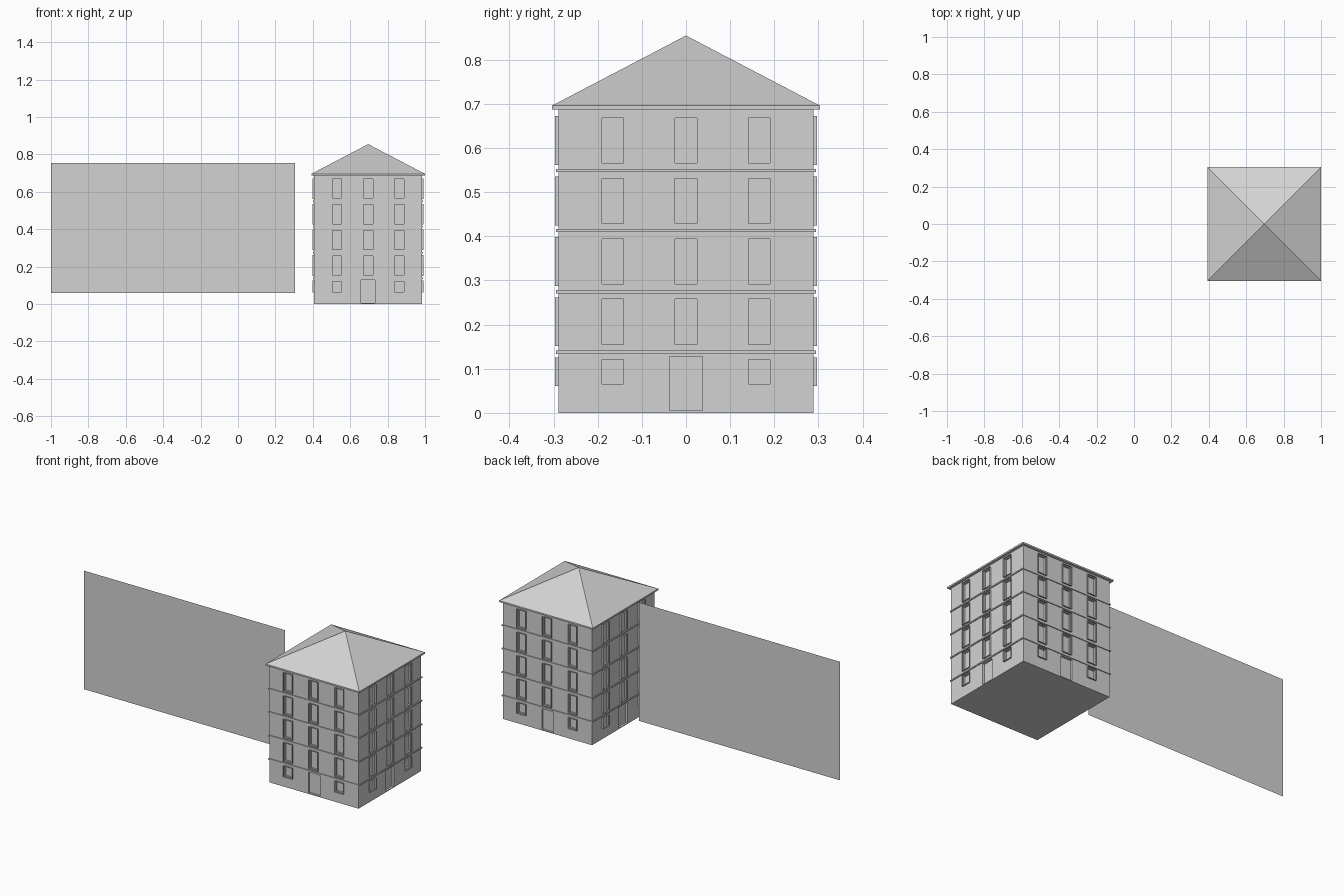
import bpy, bmesh, math
from mathutils import Matrix, Vector

default = bpy.data.objects.get("Cube")
if default:
    bpy.data.objects.remove(default, do_unlink=True)

grey = bpy.data.materials.new("plain_grey")
grey.use_nodes = True
COLOUR = (0.65, 0.65, 0.65, 1)
grey.diffuse_color = COLOUR
grey.node_tree.nodes["Principled BSDF"].inputs["Base Color"].default_value = COLOUR

CX = 0.696          # centre of the tower
HALF = 0.289        # half width of the walls
EAVE = 0.304        # half width of the roof
REVEAL = 0.01       # depth of openings into the wall
PROUD = 0.008       # how far frames stand out
EAVE_Z = 0.696
APEX_Z = 0.855


def finish(bm, name):
    bmesh.ops.recalc_face_normals(bm, faces=bm.faces)
    mesh = bpy.data.meshes.new(name)
    bm.to_mesh(mesh)
    bm.free()
    mesh.materials.append(grey)
    obj = bpy.data.objects.new(name, mesh)
    bpy.context.collection.objects.link(obj)
    return obj


def add_box(bm, low, high, turn=None):
    low, high = Vector(low), Vector(high)
    m = Matrix.Translation((low + high) / 2) @ Matrix.Diagonal((*(high - low), 1))
    bmesh.ops.create_cube(bm, size=1, matrix=(turn or Matrix()) @ m)


def slab(name, half, z0, z1):
    bm = bmesh.new()
    add_box(bm, (CX - half, -half, z0), (CX + half, half, z1))
    return finish(bm, name)


def side(i):
    return Matrix.Translation((CX, 0, 0)) @ Matrix.Rotation(i * math.pi / 2, 4, "Z")


# Window layout of one facade: centre x, bottom, top
windows = [(x, 0.061, 0.125) for x in (-0.166, 0.166)]
for floor in range(4):
    z = 0.151 + 0.1368 * floor
    windows += [(x, z, z + 0.111) for x in (-0.166, 0, 0.166)]
W = 0.029           # half width of a frame
BAR = 0.0045        # frame bar width

# Walls with recessed windows and doors
walls = slab("walls", HALF, 0, 0.69)
bm = bmesh.new()
for i in range(4):
    for x, z0, z1 in windows:
        add_box(bm, (x - W + BAR, -HALF - 0.02, z0 + BAR),
                (x + W - BAR, -HALF + REVEAL, z1 - BAR), side(i))
    add_box(bm, (-0.0375, -HALF - 0.02, 0.005), (0.0375, -HALF + 0.012, 0.128), side(i))
cutter = finish(bm, "opening_cutter")
cutter.hide_render = True
cut = walls.modifiers.new("openings", "BOOLEAN")
cut.operation = "DIFFERENCE"
cut.solver = "EXACT"
cut.object = cutter
bpy.context.view_layer.objects.active = walls
bpy.ops.object.modifier_apply(modifier=cut.name)
bpy.data.objects.remove(cutter, do_unlink=True)

# Projecting window frames on each facade
for i, name in enumerate(("front", "left", "back", "right")):
    bm = bmesh.new()
    panes = []
    for x, z0, z1 in windows:
        corners = ((x - W, z0), (x + W, z0), (x + W, z1), (x - W, z1))
        panes.append(bm.faces.new([bm.verts.new((u, -HALF, v)) for u, v in corners]))
    bmesh.ops.inset_individual(bm, faces=panes, thickness=BAR)
    bmesh.ops.delete(bm, geom=panes, context="FACES")
    rings = bmesh.ops.extrude_face_region(bm, geom=bm.faces[:])
    moved = [v for v in rings["geom"] if isinstance(v, bmesh.types.BMVert)]
    bmesh.ops.translate(bm, verts=moved, vec=(0, -PROUD, 0))
    bm.transform(side(i))
    finish(bm, name + "_window_frames")

# Ledges between floors
for i, z in enumerate((0.1375, 0.2745, 0.413, 0.5495)):
    slab(f"ledge_{i + 1}", HALF + 0.005, z - 0.0035, z + 0.0035)

# Hipped roof: eave slab drawn up to a point
bm = bmesh.new()
add_box(bm, (CX - EAVE, -EAVE, 0.687), (CX + EAVE, EAVE, EAVE_Z))
top = max(bm.faces, key=lambda f: f.calc_center_median().z)
bmesh.ops.poke(bm, faces=[top])
peak = min(bm.verts, key=lambda v: (v.co.xy - Vector((CX, 0))).length)
peak.co.z = APEX_Z
finish(bm, "roof")

# Thin upright panel beside the tower
bm = bmesh.new()
bm.faces.new([bm.verts.new((x, 0, z)) for x, z in
              ((-1, 0.06), (0.305, 0.06), (0.305, 0.755), (-1, 0.755))])
finish(bm, "side_panel")
